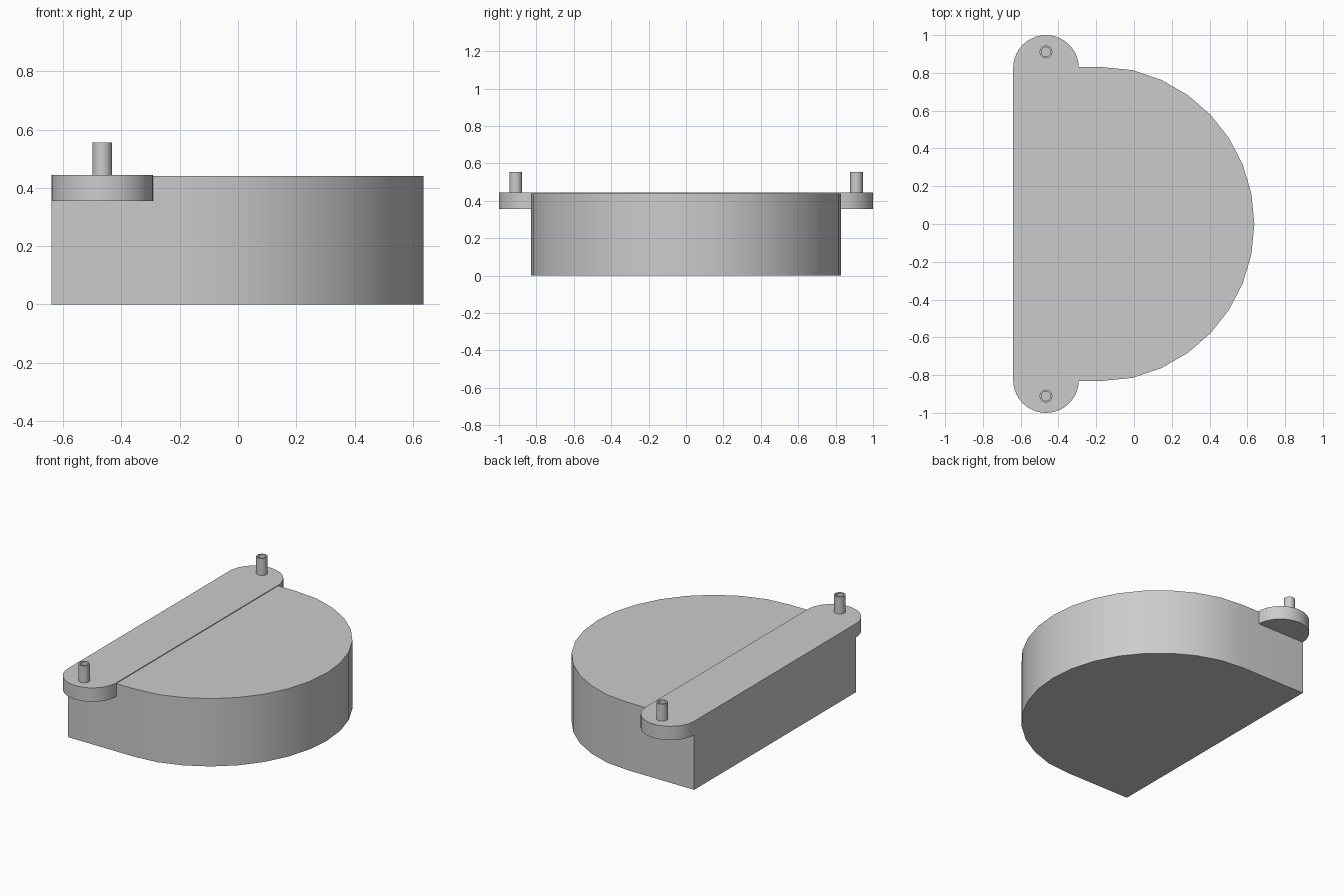
import bpy, bmesh
from math import cos, sin, pi, radians

if "Cube" in bpy.data.objects:
    bpy.data.objects.remove(bpy.data.objects["Cube"], do_unlink=True)

grey = bpy.data.materials.new("light grey")
grey.use_nodes = True
grey.diffuse_color = (0.6, 0.6, 0.6, 1)
grey.node_tree.nodes["Principled BSDF"].inputs["Base Color"].default_value = (0.6, 0.6, 0.6, 1)


def finish(name, bm):
    bmesh.ops.recalc_face_normals(bm, faces=bm.faces)
    mesh = bpy.data.meshes.new(name)
    bm.to_mesh(mesh)
    bm.free()
    mesh.materials.append(grey)
    obj = bpy.data.objects.new(name, mesh)
    bpy.context.scene.collection.objects.link(obj)
    bpy.ops.object.select_all(action='DESELECT')
    obj.select_set(True)
    bpy.context.view_layer.objects.active = obj
    bpy.ops.object.shade_smooth_by_angle(angle=radians(30))
    return obj


def prism(name, outline, z0, z1):
    bm = bmesh.new()
    face = bm.faces.new([bm.verts.new((x, y, z0)) for x, y in outline])
    ext = bmesh.ops.extrude_face_region(bm, geom=[face])
    for v in ext["geom"]:
        if isinstance(v, bmesh.types.BMVert):
            v.co.z = z1
    return finish(name, bm)


def arc(cx, cy, r, start, end, steps):
    angles = [radians(start + (end - start) * i / steps) for i in range(steps + 1)]
    return [(cx + r * cos(a), cy + r * sin(a)) for a in angles]


# Half-round body with a flat side at -x
BACK = -0.64
curve = arc(-0.2, 0, 0.837, -87.6, 87.6, 16)
curve = [(x, max(-0.83, min(0.83, y))) for x, y in curve]
prism("body", [(BACK, -0.83)] + curve + [(BACK, 0.83)], 0, 0.44)

# Round-ended mounting bar along the flat side
BAR_X, BAR_R = -0.466, 0.174
bar = arc(BAR_X, 0.826, BAR_R, 0, 180, 20) + arc(BAR_X, -0.826, BAR_R, 180, 360, 20)
prism("mounting_bar", bar, 0.355, 0.445)


# Hollow pins, one at each end of the bar
def tube(name, x, y, z0, z1, outer, inner, n=20):
    bm = bmesh.new()
    profile = [(outer, z0), (outer, z1), (inner, z1), (inner, z0)]
    rings = [[bm.verts.new((x + r * cos(2 * pi * i / n), y + r * sin(2 * pi * i / n), z))
              for i in range(n)] for r, z in profile]
    for k in range(len(rings)):
        a, b = rings[k], rings[(k + 1) % len(rings)]
        for i in range(n):
            j = (i + 1) % n
            bm.faces.new((a[i], a[j], b[j], b[i]))
    return finish(name, bm)


for side, label in ((-1, "front"), (1, "back")):
    tube(label + "_pin", BAR_X, side * 0.911, 0.44, 0.555, 0.034, 0.025)
